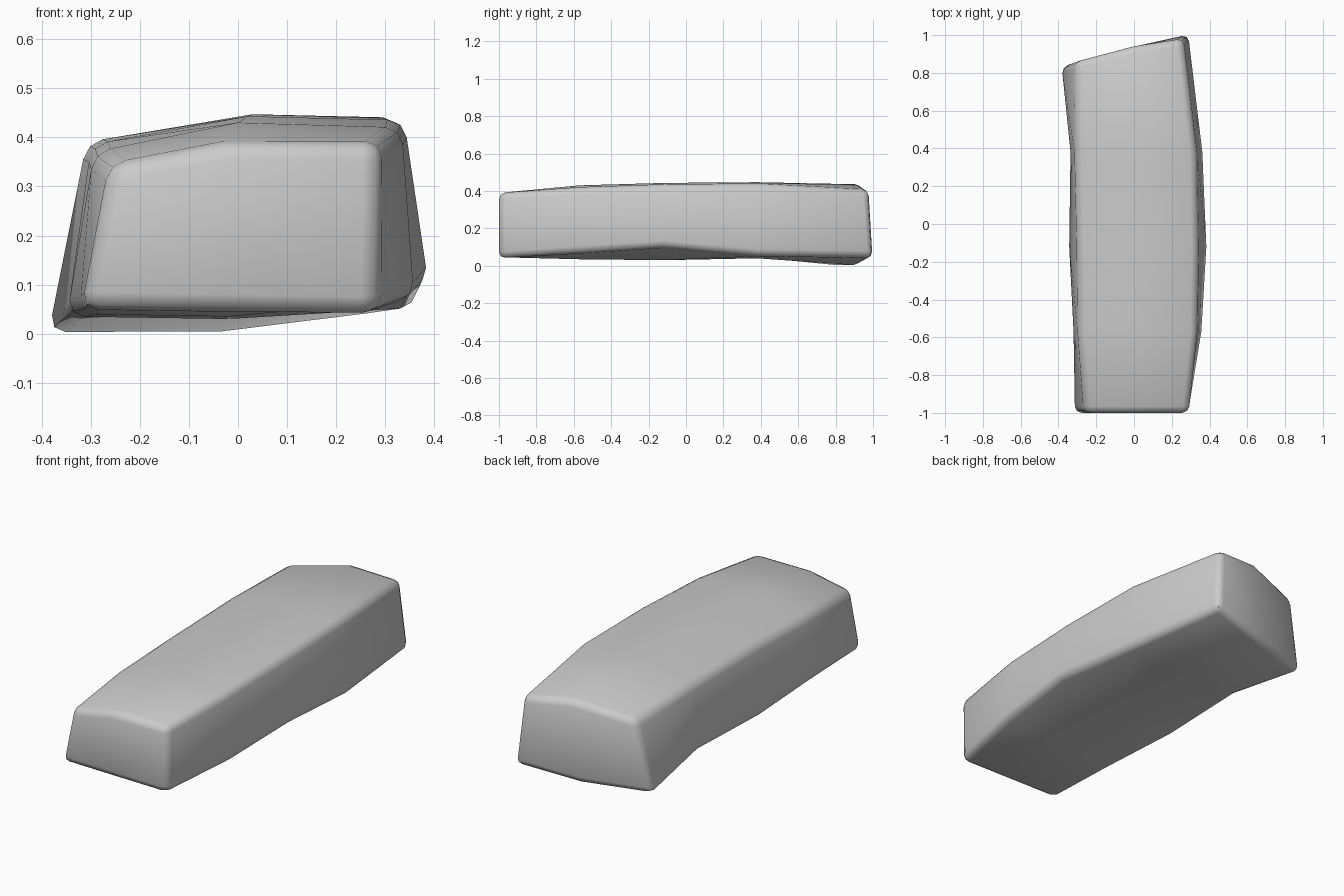
import bpy, bmesh

if "Cube" in bpy.data.objects:
    bpy.data.objects.remove(bpy.data.objects["Cube"])

# Cross-sections along y: bottom left, bottom mid, bottom right, top right, top mid, top left
ys = [-1.0, -0.57, -0.12, 0.38]
sections = [
    [(-.32, .05), (-.03, .045), (.285, .04), (.29, .39), (-.03, .39), (-.26, .345)],
    [(-.325, .04), (-.02, .035), (.36, .07), (.335, .42), (0, .43), (-.295, .37)],
    [(-.347, .035), (-.02, .03), (.387, .10), (.34, .435), (.02, .443), (-.30, .385)],
    [(-.34, .045), (0, .04), (.365, .055), (.33, .44), (.03, .447), (-.31, .39)],
    [(-.39, .0), (-.04, .003), (.29, .045), (.26, .405), (0, .435), (-.31, .38)],
]
end_y = [.83, .93, 1.005, .98, .94, .86]  # slanted back end

bm = bmesh.new()
rings = []
for i, sec in enumerate(sections):
    rings.append([bm.verts.new((x, ys[i] if i < 4 else end_y[j], z))
                  for j, (x, z) in enumerate(sec)])
# Sides
for a, b in zip(rings, rings[1:]):
    for j in range(6):
        k = (j + 1) % 6
        bm.faces.new((a[j], a[k], b[k], b[j]))
# End caps, split down the middle
for r in (rings[0], rings[-1]):
    bm.faces.new((r[0], r[1], r[4], r[5]))
    bm.faces.new((r[1], r[2], r[3], r[4]))
bmesh.ops.recalc_face_normals(bm, faces=bm.faces[:])

# Worn, chamfered corners
sharp = [e for e in bm.edges if e.calc_face_angle() > 0.75]
bmesh.ops.bevel(bm, geom=sharp, offset=0.035, offset_type='OFFSET', segments=2,
                profile=0.5, affect='EDGES', clamp_overlap=True)
bmesh.ops.recalc_face_normals(bm, faces=bm.faces[:])

mesh = bpy.data.meshes.new("stone_block")
bm.to_mesh(mesh)
bm.free()
block = bpy.data.objects.new("stone_block", mesh)
bpy.context.collection.objects.link(block)

# Smooth shading
bpy.context.view_layer.objects.active = block
block.select_set(True)
bpy.ops.object.shade_smooth_by_angle(angle=0.87)
